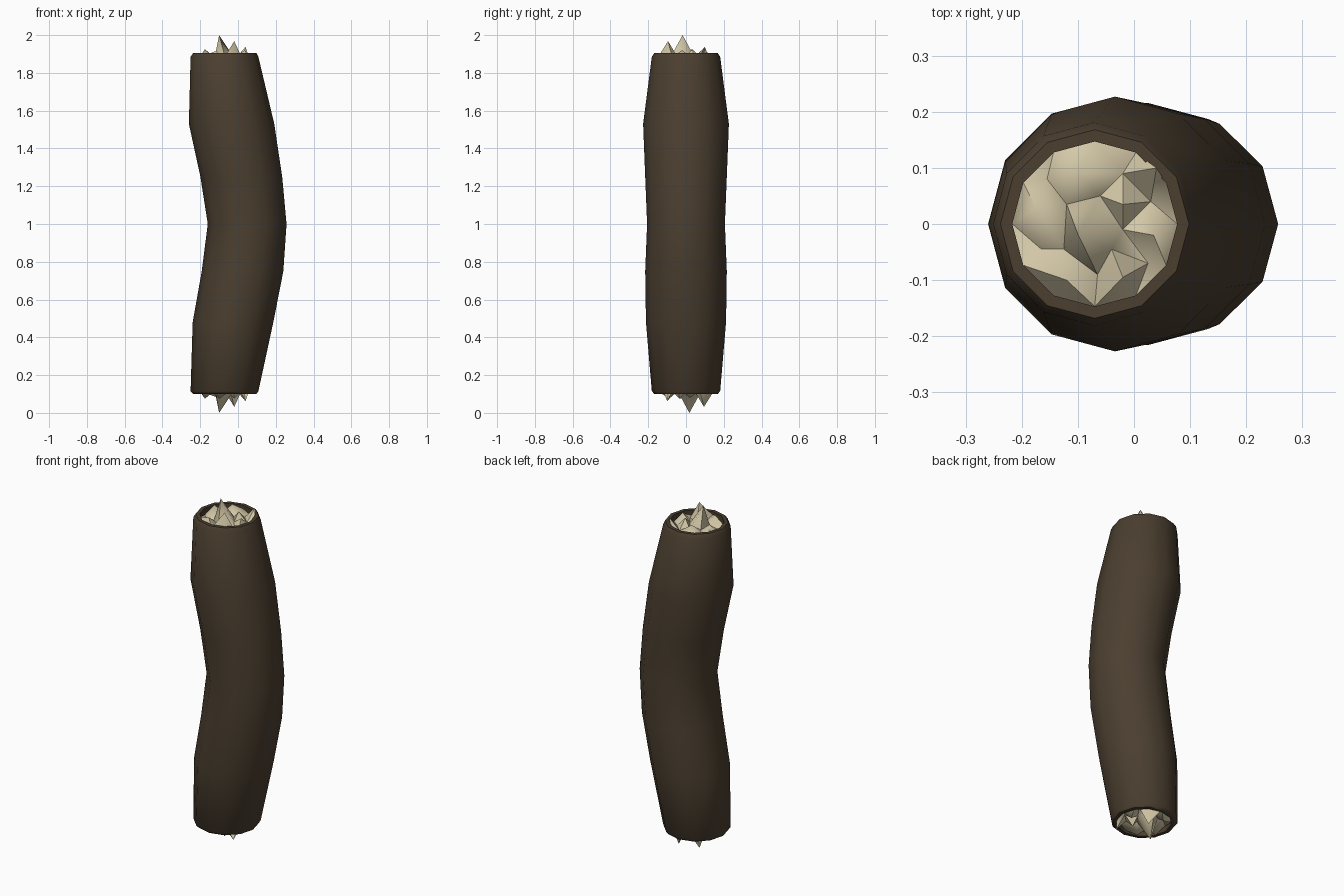
import bpy, bmesh, math
from mathutils import Vector, Matrix
from mathutils.geometry import delaunay_2d_cdt

if "Cube" in bpy.data.objects:
    bpy.data.objects.remove(bpy.data.objects["Cube"])

SIDES = 12


def material(name, rgb):
    m = bpy.data.materials.new(name)
    m.diffuse_color = (*rgb, 1)
    m.use_nodes = True
    m.node_tree.nodes["Principled BSDF"].inputs["Base Color"].default_value = m.diffuse_color
    return m


bark_mat = material("dark bark", (0.07, 0.049, 0.029))
wood_mat = material("pale wood", (0.66, 0.58, 0.39))


def add_object(name, bm, mat, angle):
    bmesh.ops.recalc_face_normals(bm, faces=bm.faces)
    mesh = bpy.data.meshes.new(name)
    bm.to_mesh(mesh)
    bm.free()
    mesh.materials.append(mat)
    ob = bpy.data.objects.new(name, mesh)
    bpy.context.collection.objects.link(ob)
    bpy.ops.object.select_all(action='DESELECT')
    ob.select_set(True)
    bpy.context.view_layer.objects.active = ob
    bpy.ops.object.shade_smooth_by_angle(angle=math.radians(angle))
    return ob


# Bark: bent tube whose rims fold inwards at both ends (z, x min, x max, y half)
sections = [
    (0.15, -0.217, 0.077, 0.147), (0.10, -0.217, 0.077, 0.147),
    (0.10, -0.238, 0.098, 0.168), (0.115, -0.251, 0.108, 0.181),
    (0.48, -0.24, 0.187, 0.212), (0.75, -0.192, 0.240, 0.216),
    (1.00, -0.16, 0.257, 0.206), (1.25, -0.199, 0.234, 0.216),
    (1.53, -0.26, 0.192, 0.227), (1.885, -0.251, 0.108, 0.181),
    (1.905, -0.238, 0.098, 0.168), (1.905, -0.217, 0.077, 0.147),
    (1.85, -0.217, 0.077, 0.147),
]
bm = bmesh.new()
rings = []
for z, x0, x1, ry in sections:
    rings.append([bm.verts.new(((x0 + x1) / 2 + (x1 - x0) / 2 * math.cos(a),
                                ry * math.sin(a), z))
                  for a in (math.tau * i / SIDES for i in range(SIDES))])
for lo, hi in zip(rings, rings[1:]):
    for i in range(SIDES):
        j = (i + 1) % SIDES
        bm.faces.new((lo[i], lo[j], hi[j], hi[i]))
add_object("bark", bm, bark_mat, 50)

# Splintered wood: border circle plus peaks and valleys (x, y, z)
splinters = [
    (-0.10, -0.018, 2.0), (-0.02, -0.095, 1.968), (0.04, 0.10, 1.938),
    (-0.175, 0.03, 1.925), (-0.10, 0.09, 1.925), (-0.12, -0.10, 1.915),
    (0.035, -0.02, 1.92), (-0.02, 0.035, 1.925),
    (-0.125, -0.045, 1.875), (-0.12, 0.035, 1.88), (-0.04, -0.045, 1.885),
    (-0.065, -0.09, 1.87), (-0.02, 0.09, 1.87), (0.03, 0.04, 1.87),
    (0.025, -0.07, 1.87), (-0.165, -0.045, 1.87), (-0.155, 0.08, 1.87),
    (-0.06, 0.05, 1.875), (-0.02, -0.01, 1.88),
]
border = []
for i in range(SIDES):
    a = math.tau * i / SIDES
    border.append((-0.07 + 0.147 * math.cos(a), 0.147 * math.sin(a),
                   1.865 + 0.02 * (i % 2)))
points = border + splinters
_, _, tris, *_ = delaunay_2d_cdt([Vector(p[:2]) for p in points], [], [], 0, 1e-6)


def wood_end(name, turn):
    bm = bmesh.new()
    verts = [bm.verts.new(p) for p in points]
    for t in tris:
        bm.faces.new([verts[i] for i in t])
    ob = add_object(name, bm, wood_mat, 60)
    for f in ob.data.polygons:
        if f.normal.z < 0:
            f.flip()
    if turn:  # half turn about the x axis through the log's middle
        ob.data.transform(Matrix.Translation((0, 0, 2.0))
                          @ Matrix.Rotation(math.pi, 4, 'X'))


wood_end("top_wood", False)
wood_end("bottom_wood", True)
